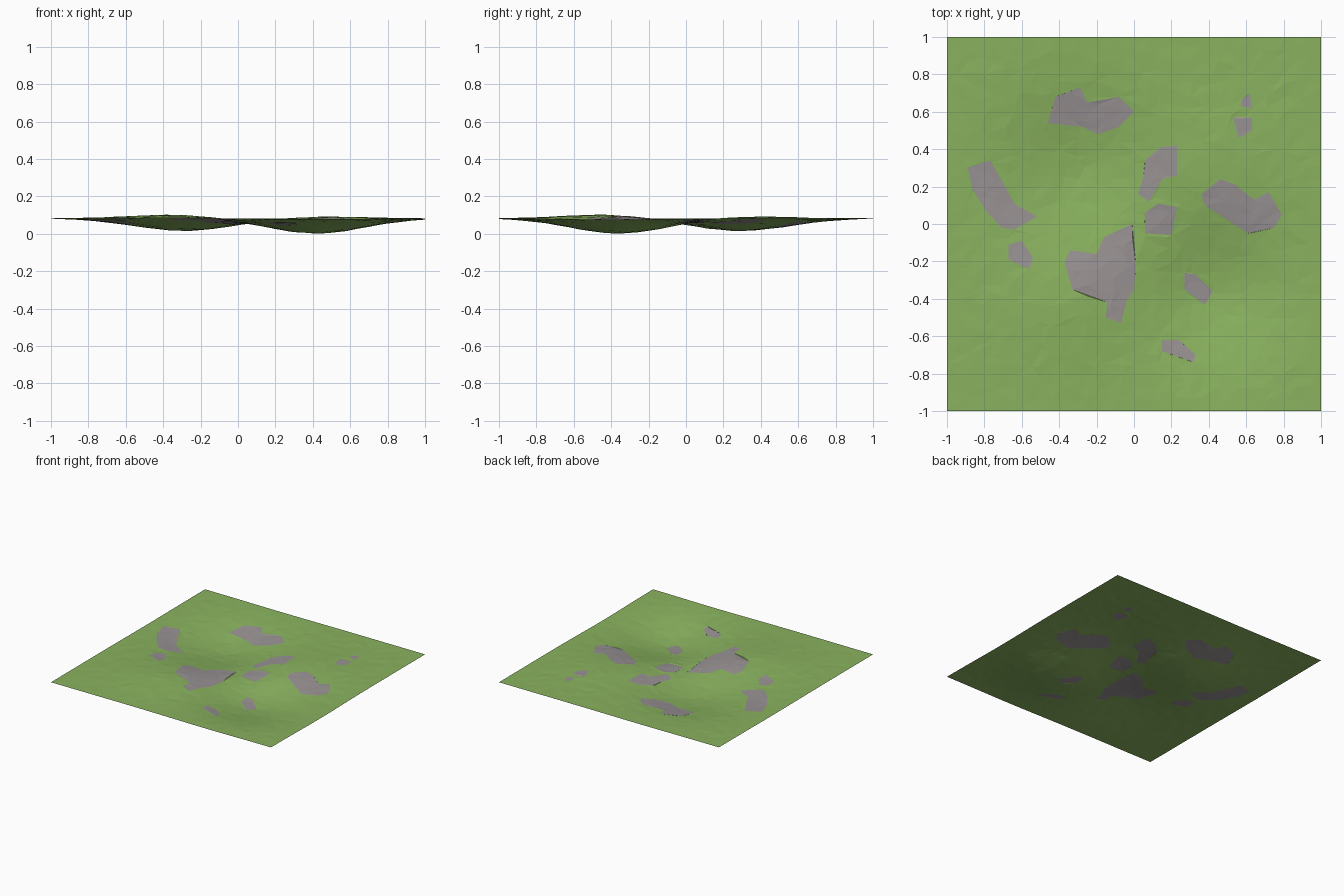
import bpy, math, random
from mathutils import Vector
from mathutils.geometry import delaunay_2d_cdt

if "Cube" in bpy.data.objects:
    bpy.data.objects.remove(bpy.data.objects["Cube"])

random.seed(4)


def material(name, rgb):
    m = bpy.data.materials.new(name)
    m.diffuse_color = (*rgb, 1)
    m.use_nodes = True
    m.node_tree.nodes["Principled BSDF"].inputs["Base Color"].default_value = m.diffuse_color
    return m


grass = material("grass green", (0.255, 0.45, 0.115))
rock = material("rock grey", (0.315, 0.285, 0.29))

# Mounds and hollows: centre x, centre y, height, spread
bumps = [(-0.29, 0.29, -0.067, 0.27), (0.42, -0.36, -0.081, 0.26),
         (-0.36, -0.43, 0.021, 0.22), (0.44, 0.32, 0.012, 0.22)]


def height(x, y):
    z = 0.085
    for cx, cy, h, s in bumps:
        z += h * math.exp(-((x - cx) ** 2 + (y - cy) ** 2) / (2 * s * s))
    return z


# Outlines of the bare rock patches, seen from above, clockwise
north_west = [(-.46, .54), (-.42, .68), (-.29, .73), (-.25, .65), (-.08, .68),
              (0, .60), (-.08, .52), (-.19, .48), (-.28, .52)]
west = [(-.89, .30), (-.77, .34), (-.70, .22), (-.64, .11), (-.52, .04),
        (-.64, -.03), (-.71, -.02), (-.79, .07), (-.86, .18)]
west_small = [(-.67, -.11), (-.60, -.09), (-.54, -.18), (-.56, -.24), (-.67, -.19)]
middle = [(-.01, 0), (.01, -.22), (0, -.35), (-.04, -.41), (-.07, -.53), (-.15, -.50),
          (-.14, -.42), (-.33, -.35), (-.37, -.20), (-.34, -.14), (-.20, -.16), (-.16, -.07)]
ridge = [(.05, .25), (.06, .34), (.14, .41), (.23, .42), (.23, .26), (.15, .24),
         (.08, .12), (.02, .16)]
ridge_small = [(.06, .06), (.13, .11), (.23, .09), (.20, -.06), (.06, -.05)]
east = [(.36, .16), (.46, .24), (.54, .21), (.64, .13), (.72, .17), (.79, .05),
        (.75, -.02), (.61, -.05), (.38, .10)]
north_east = [(.53, .57), (.63, .57), (.63, .50), (.56, .46)]
north_east_tiny = [(.58, .67), (.62, .70), (.63, .62), (.57, .63)]
south_east = [(.27, -.26), (.33, -.27), (.42, -.36), (.38, -.43), (.27, -.35)]
south = [(.15, -.62), (.24, -.62), (.33, -.70), (.32, -.74), (.15, -.68)]
patches = [north_west, west, west_small, middle, ridge, ridge_small, east,
           north_east, north_east_tiny, south_east, south]

# Scattered ground points; the border stays straight
N = 32
points = []
for i in range(N + 1):
    for j in range(N + 1):
        x, y = -1 + 2 * i / N, -1 + 2 * j / N
        if 0 < i < N and 0 < j < N:
            x += random.uniform(-0.02, 0.02)
            y += random.uniform(-0.02, 0.02)
        points.append(Vector((x, y)))

# Patch outlines become edges of the triangulation
outlines = []
for patch in patches:
    start = len(points)
    points += [Vector(p) for p in reversed(patch)]
    outlines.append(list(range(start, len(points))))

flat, _, tris, _, _, origin = delaunay_2d_cdt(points, [], outlines, 0, 1e-5)

# Raise the ground, with slight roughness away from the border
verts = []
for p in flat:
    inside = min(1, (1 - max(abs(p.x), abs(p.y))) * 10)
    verts.append((p.x, p.y, height(p.x, p.y) + inside * random.uniform(-0.0015, 0.0015)))
low = min(v[2] for v in verts)
verts = [(x, y, z - low) for x, y, z in verts]

mesh = bpy.data.meshes.new("terrain")
mesh.from_pydata(verts, [], tris)
mesh.materials.append(grass)
mesh.materials.append(rock)
for face, source in zip(mesh.polygons, origin):
    face.material_index = 1 if source else 0
mesh.update()
terrain = bpy.data.objects.new("terrain", mesh)
bpy.context.collection.objects.link(terrain)
